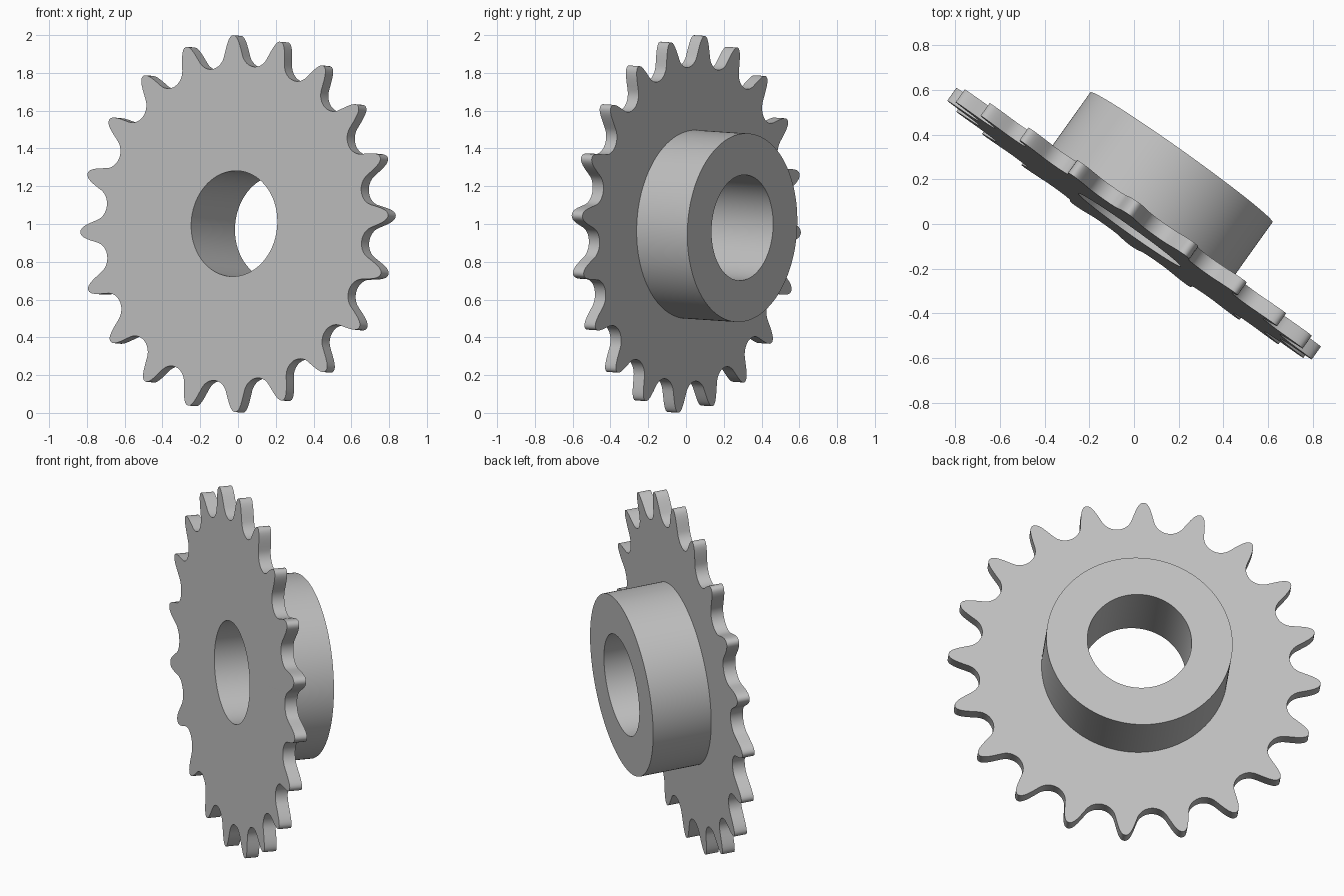
import bpy, bmesh
from math import sin, cos, pi, radians, atan2
from mathutils import Vector, Matrix

if "Cube" in bpy.data.objects:
    bpy.data.objects.remove(bpy.data.objects["Cube"])

# Main dimensions
TEETH = 20
TIP_R, PITCH_R, ROLLER_R = 1.0, 0.925, 0.088
BORE_R, HUB_R = 0.28, 0.5
PLATE_T, LENGTH = 0.07, 0.4
SEAT = radians(64)          # half-angle of the round valley between teeth
HALF = pi / TEETH

steel = bpy.data.materials.new("grey_steel")
steel.use_nodes = True
GREY = (0.53, 0.53, 0.53, 1)
steel.diffuse_color = GREY
steel.node_tree.nodes["Principled BSDF"].inputs["Base Color"].default_value = GREY

# Placement: the axis points backward, turned to the side and slightly down
yaw, dip = radians(35.5), radians(3.1)
u = Vector((cos(yaw), -sin(yaw), 0))
w = Vector((sin(yaw) * cos(dip), cos(yaw) * cos(dip), -sin(dip)))
v = w.cross(u)
PLACE = Matrix.Translation((-0.02, -0.027, 1.002)) @ Matrix((u, v, w)).transposed().to_4x4()


def half_tooth():
    """Polar points (angle, radius) from the tooth tip to the valley bottom."""
    centre = Vector((PITCH_R * sin(HALF), PITCH_R * cos(HALF)))

    def seat(a):
        return centre - ROLLER_R * Vector((sin(a + HALF), cos(a + HALF)))

    end = seat(SEAT)
    lean = Vector((-cos(SEAT + HALF), sin(SEAT + HALF)))
    ctrl = [Vector((0, TIP_R)), Vector((0.03, TIP_R)), end + lean * 0.06, end]
    pts = []
    for i in range(8):
        t = i / 8
        s = 1 - t
        pts.append(ctrl[0] * s**3 + ctrl[1] * 3 * s * s * t
                   + ctrl[2] * 3 * s * t * t + ctrl[3] * t**3)
    pts += [seat(SEAT * (1 - i / 8)) for i in range(9)]
    return [(atan2(p.x, p.y), p.length) for p in pts]


# Full toothed outline, each tooth mirrored about its centre line
half = half_tooth()
tooth = [(-a, r) for a, r in reversed(half[:-1])] + half[1:]
start = radians(-2.6)
outline = [(start + k * 2 * HALF + a, r) for k in range(TEETH) for a, r in tooth]


def ring(z, radius=None):
    """Closed loop at height z: a circle, or the toothed outline."""
    return [((radius or r) * cos(a), (radius or r) * sin(a), z) for a, r in outline]


def loft(name, rings):
    bm = bmesh.new()
    loops = [[bm.verts.new(p) for p in pts] for pts in rings]
    n = len(outline)
    for lo, hi in zip(loops, loops[1:]):
        for i in range(n):
            j = (i + 1) % n
            bm.faces.new((lo[i], lo[j], hi[j], hi[i]))
    mesh = bpy.data.meshes.new(name)
    bm.to_mesh(mesh)
    bm.free()
    mesh.transform(PLACE)
    mesh.materials.append(steel)
    obj = bpy.data.objects.new(name, mesh)
    bpy.context.collection.objects.link(obj)
    bpy.ops.object.select_all(action="DESELECT")
    obj.select_set(True)
    bpy.context.view_layer.objects.active = obj
    bpy.ops.object.shade_smooth_by_angle(angle=radians(30))
    return obj


# Toothed plate, then the hub with the through bore
loft("toothed_plate", [ring(0, BORE_R), ring(0), ring(PLATE_T), ring(PLATE_T, HUB_R)])
loft("hub", [ring(PLATE_T, HUB_R), ring(LENGTH, HUB_R), ring(LENGTH, BORE_R), ring(0, BORE_R)])
